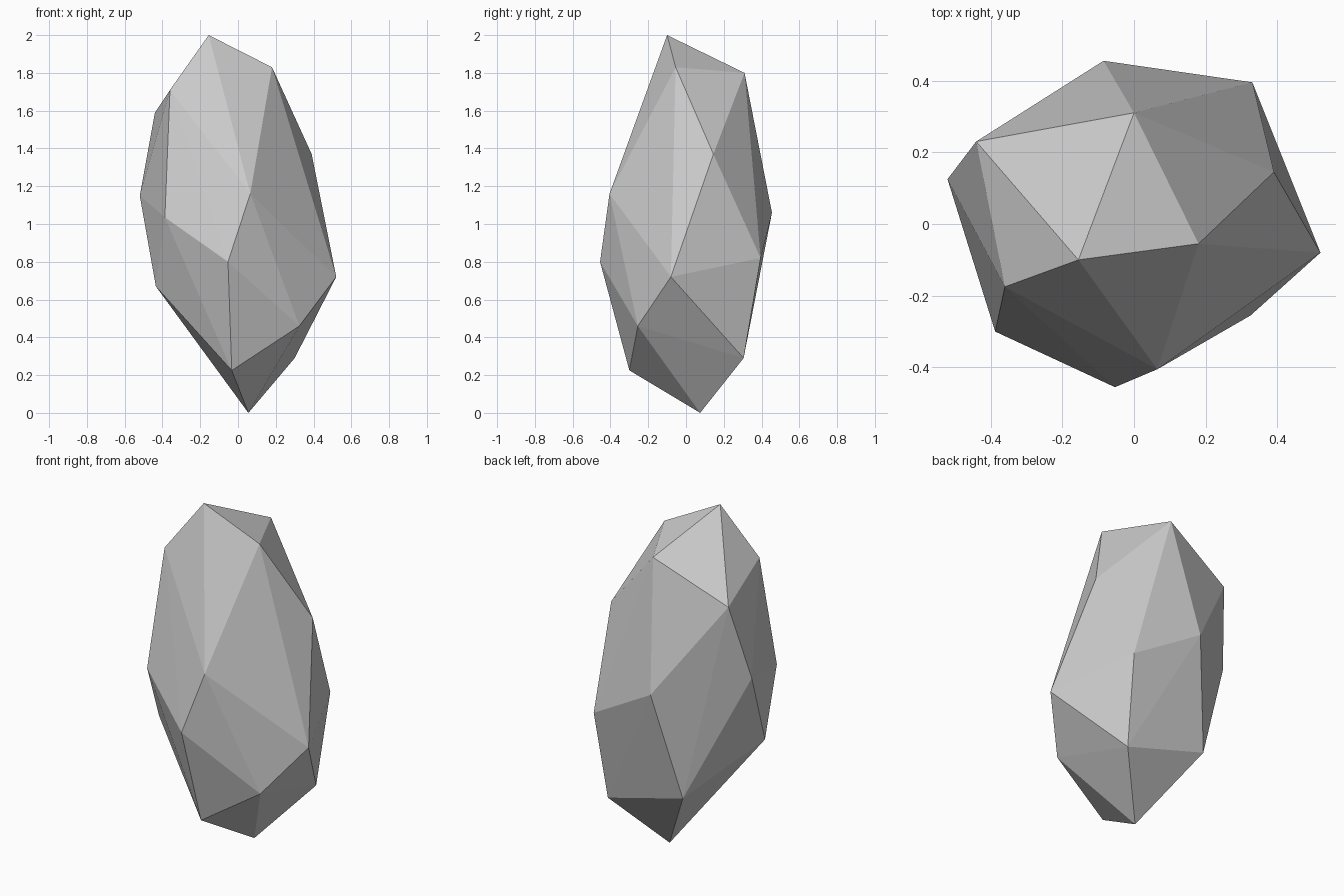
import bpy, bmesh

# Corner points of the faceted rock, crown to foot
corners = [
    # crown
    (-0.155, -0.10, 2.0), (0.18, -0.055, 1.83), (0.0, 0.31, 1.80),
    (-0.44, 0.23, 1.59), (-0.36, -0.175, 1.71),
    # middle
    (0.39, 0.145, 1.37), (0.065, -0.405, 1.16), (-0.52, 0.125, 1.15),
    (-0.085, 0.455, 1.06), (-0.387, -0.30, 1.035), (0.33, 0.395, 0.82),
    (-0.053, -0.455, 0.80), (0.52, -0.08, 0.72), (-0.435, -0.12, 0.67),
    # foot
    (0.325, -0.255, 0.46), (-0.21, 0.33, 0.43), (0.30, 0.305, 0.29),
    (-0.033, -0.30, 0.225), (0.055, 0.075, 0.0),
]

# Wrap the corners in a convex faceted shell
bm = bmesh.new()
for c in corners:
    bm.verts.new(c)
bmesh.ops.convex_hull(bm, input=bm.verts[:])
bmesh.ops.recalc_face_normals(bm, faces=bm.faces[:])

mesh = bpy.data.meshes.new("rock")
bm.to_mesh(mesh)
bm.free()
rock = bpy.data.objects.new("rock", mesh)
bpy.context.collection.objects.link(rock)
